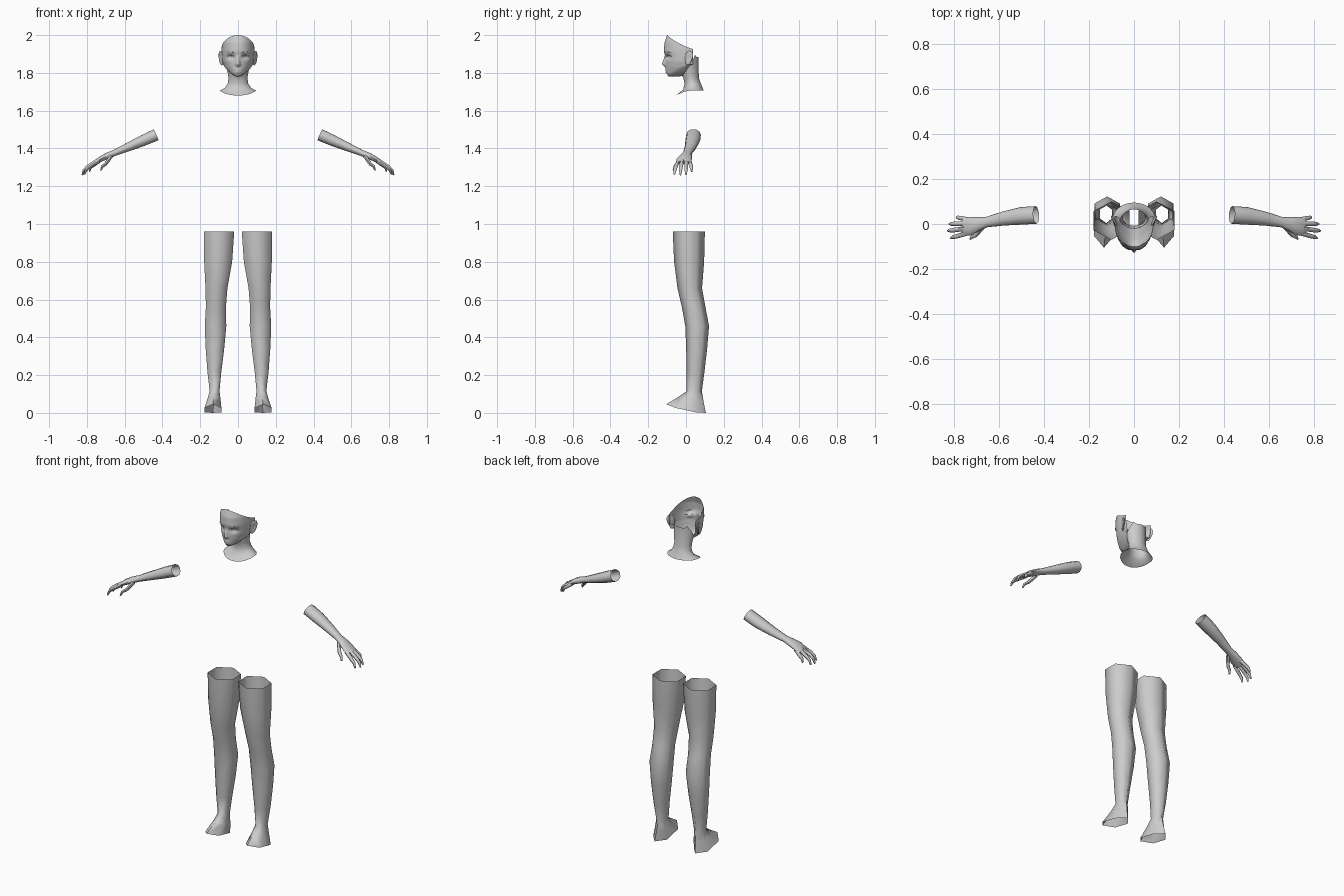
import bpy, bmesh, math
from mathutils import Vector

if "Cube" in bpy.data.objects:
    bpy.data.objects.remove(bpy.data.objects["Cube"])


def loft(bm, rings, closed=True, cap_end=False):
    """Skin a list of point rings with quads."""
    vs = [[bm.verts.new(p) for p in r] for r in rings]
    n = len(vs[0])
    for a, b in zip(vs, vs[1:]):
        for i in range(n if closed else n - 1):
            j = (i + 1) % n
            bm.faces.new((a[i], a[j], b[j], b[i]))
    if cap_end:
        bm.faces.new(vs[-1])


def finish(bm, name, mirror=False, angle=60):
    bmesh.ops.remove_doubles(bm, verts=bm.verts, dist=0.0002)
    bmesh.ops.recalc_face_normals(bm, faces=bm.faces)
    me = bpy.data.meshes.new(name)
    bm.to_mesh(me)
    bm.free()
    ob = bpy.data.objects.new(name, me)
    bpy.context.collection.objects.link(ob)
    if mirror:
        m = ob.modifiers.new("Mirror", 'MIRROR')
        m.use_mirror_merge = False
    bpy.ops.object.select_all(action='DESELECT')
    ob.select_set(True)
    bpy.context.view_layer.objects.active = ob
    bpy.ops.object.shade_smooth_by_angle(angle=math.radians(angle))
    return ob


def tube(bm, path, sides, cap=True):
    """Elliptical tube along (x, y, z, half width, half thickness) points."""
    pts = [Vector(p[:3]) for p in path]
    rings = []
    for i, p in enumerate(path):
        t = (pts[min(i + 1, len(pts) - 1)] - pts[max(i - 1, 0)]).normalized()
        s = Vector((0, 1, 0))
        s = (s - t * s.dot(t)).normalized()
        n = t.cross(s)
        angs = [2 * math.pi * k / sides for k in range(sides)]
        rings.append([pts[i] + s * p[3] * math.cos(a) + n * p[4] * math.sin(a) for a in angs])
    loft(bm, rings, cap_end=cap)


def lerp(table, z):
    """Interpolate rows keyed by descending z."""
    if z >= table[0][0]:
        return table[0][1:]
    for a, b in zip(table, table[1:]):
        if z >= b[0]:
            t = (a[0] - z) / (a[0] - b[0])
            return [u + (v - u) * t for u, v in zip(a[1:], b[1:])]
    return table[-1][1:]


def bump(d, w):
    return math.exp(-(d / w) ** 2)


# Legs: x centre, half width, front y, back y, front z, back z (open top and sole)
LEG = [(.10, .080, -.07, .10, .96, .96), (.105, .074, -.063, .096, .80, .80),
       (.114, .058, -.045, .085, .66, .66), (.117, .053, -.022, .103, .56, .56),
       (.119, .057, -.004, .122, .46, .46), (.122, .049, .001, .112, .34, .34),
       (.125, .037, .003, .098, .22, .22), (.124, .026, .004, .084, .115, .115),
       (.127, .034, -.035, .093, .088, .06), (.133, .045, -.105, .105, .046, .0)]
bm = bmesh.new()
rings = []
for xc, hx, yf, yb, zf, zb in LEG:
    ring = []
    for k in range(6):
        a = math.pi * k / 3
        f = (1 + math.cos(a)) / 2
        ring.append((xc + hx * math.sin(a) / .866, yb + (yf - yb) * f, zb + (zf - zb) * f ** 2))
    rings.append(ring)
loft(bm, rings)
finish(bm, "legs", mirror=True, angle=80)

# Forearms with hands
bm = bmesh.new()
tube(bm, [(.434, .04, 1.472, .039, .033), (.50, .036, 1.443, .039, .031),
          (.58, .024, 1.408, .031, .024), (.655, .008, 1.376, .023, .017),
          (.69, .001, 1.362, .031, .017), (.73, -.010, 1.342, .041, .015),
          (.757, -.012, 1.325, .038, .010)], 10)
FINGERS = [((.738, -.040, 1.333), (.783, -.054, 1.304), (.812, -.062, 1.263)),
           ((.748, -.020, 1.334), (.797, -.027, 1.303), (.825, -.030, 1.259)),
           ((.746, .002, 1.333), (.792, .001, 1.303), (.819, .000, 1.261)),
           ((.732, .018, 1.335), (.767, .026, 1.309), (.786, .031, 1.277)),
           ((.672, -.016, 1.358), (.700, -.048, 1.318), (.726, -.067, 1.284))]
for a, b, c in FINGERS:
    m = [(p + q) / 2 + d for p, q, d in zip(b, c, (.005, 0, .004))]
    tube(bm, [(*a, .011, .011), (*b, .010, .010), (*m, .0085, .008), (*c, .004, .004)], 6)
finish(bm, "forearms", mirror=True)

# Face mask: z, half width, front y
FACE = [(2.0, .078, -.100), (1.96, .086, -.114), (1.92, .087, -.117), (1.89, .086, -.111),
        (1.86, .083, -.108), (1.83, .073, -.107), (1.81, .062, -.105), (1.795, .053, -.102),
        (1.78, .045, -.092)]


def neck_top(a):
    """Upper neck edge, angle from the front."""
    c = math.cos(a)
    back = max(0, -c)
    z = 1.783 + .057 * (1 - max(0, c)) + .045 * back ** .6
    z += .022 * bump(abs(abs(a - math.pi) - .9), .2)
    return ((.05 + .012 * abs(math.sin(a)) ** 4) * math.sin(a), .02 - c * (.04 if c > 0 else .045), z)


def face_point(a, v):
    c = math.cos(a)
    top, jaw = 1.932 + .068 * c, 1.845 - .063 * max(0, c) ** 1.2
    z = top + (jaw - top) * v
    w, f = lerp(FACE, z)
    x = w * math.sin(a)
    y = .02 - (.02 - f) * abs(c) ** .85 * (1 if c > 0 else -1)
    if c > .2:
        ax = abs(x)
        # nose bridge, nose tip, lips, eye sockets and brow ridge
        ramp = max(0, min(1, (1.895 - z) / .05)) if z > 1.845 else max(0, (z - 1.828) / .017)
        y -= .021 * ramp * bump(x, .008 + .004 * ramp)
        y -= .005 * (bump(z - 1.817, .005) + bump(z - 1.804, .005)) * bump(x, .018)
        y += .012 * bump(ax - .037, .019) * bump(z - 1.884, .013)
        y -= .003 * bump(ax - .038, .022) * bump(z - 1.907, .008)
    return (x, y, z)


bm = bmesh.new()
N, ROWS = 44, 40
angs = [math.radians(95) * (2 * i / N - 1) for i in range(N + 1)]
angs = [a * (.55 + .45 * abs(a) / math.radians(95)) for a in angs]
rows = [[face_point(a, r / ROWS) for a in angs] for r in range(ROWS + 1)]
under = [neck_top(a) for a in angs]
rows.append([Vector(p).lerp(Vector(q), .35) - Vector((0, 0, .003)) for p, q in zip(rows[-1], under)])
rows.append(under)
loft(bm, rows, closed=False)
finish(bm, "face")

# Neck: half width, front y, back y, side z, front z drop (open collar)
bm = bmesh.new()
S = 28
ang = [2 * math.pi * i / S for i in range(S)]
rings = [[neck_top(a) for a in ang]]
for hx, yf, yb, z, drop in [(.050, -.014, .068, 1.775, .0), (.053, -.008, .078, 1.745, .003),
                            (.068, -.015, .087, 1.722, .012), (.095, -.055, .095, 1.706, .026)]:
    yc = (yf + yb) / 2
    rings.append([(hx * math.sin(a), yc - (yb - yf) / 2 * math.cos(a),
                   z - drop * max(0, math.cos(a)) ** 1.5) for a in ang])
loft(bm, rings)
finish(bm, "neck")

# Ears: flattened, dished and tilted shells
bm = bmesh.new()
bmesh.ops.create_uvsphere(bm, u_segments=14, v_segments=10, radius=1)
for v in bm.verts:
    x, y, z = v.co
    r = math.hypot(y, z)
    out = .009 * x - (.010 * (1 - r) if x > 0 else 0)
    wid = .021 * (1 + .25 * z)
    v.co = (.090 + out + .010 * y + .004 * z, .014 + wid * y + .006 * z, 1.878 + .038 * z)
finish(bm, "ears", mirror=True)

# Upper lashes and eyebrows
for name, z0, arch, rad in (("eyelashes", 1.888, .005, .0022), ("eyebrows", 1.906, .006, .0018)):
    bm = bmesh.new()
    path = []
    for i in range(7):
        t = i / 6
        z = z0 + arch * math.sin(math.pi * t)
        a = math.asin((.018 + .042 * t) / lerp(FACE, z)[0])
        top, jaw = 1.932 + .068 * math.cos(a), 1.845 - .063 * math.cos(a) ** 1.2
        p = face_point(a, (top - z) / (top - jaw))
        path.append((p[0], p[1] - .001, z, rad, rad))
    tube(bm, path, 5)
    finish(bm, name, mirror=True)
